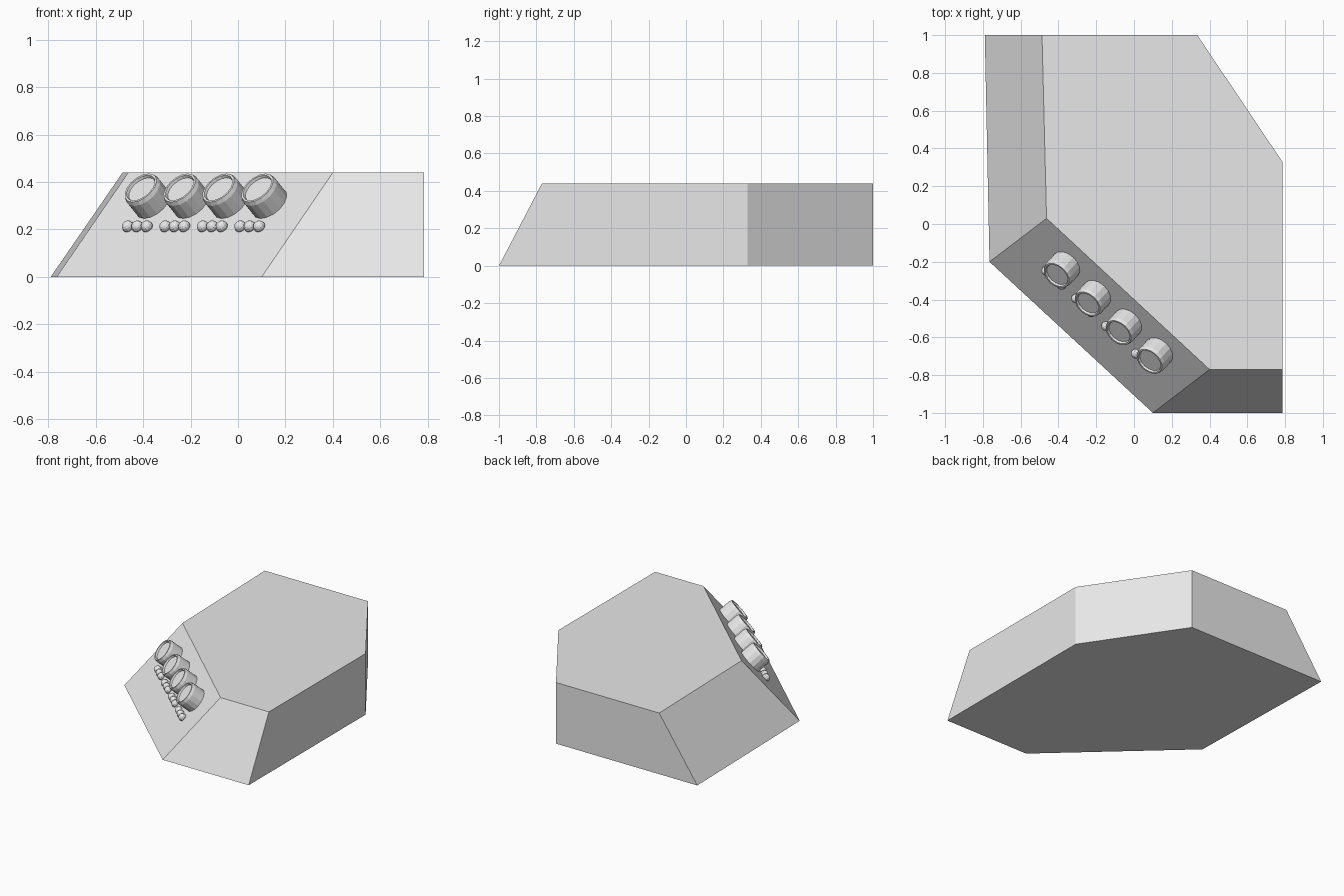
import bpy, bmesh, math
from mathutils import Matrix, Vector

if "Cube" in bpy.data.objects:
    bpy.data.objects.remove(bpy.data.objects["Cube"])

HEIGHT = 0.44

grey = bpy.data.materials.new("light_grey")
grey.use_nodes = True
grey.diffuse_color = (0.8, 0.8, 0.8, 1)
grey.node_tree.nodes["Principled BSDF"].inputs["Base Color"].default_value = (0.8, 0.8, 0.8, 1)


def finish(name, bm, matrix=Matrix()):
    """Turn a bmesh into a flat-shaded object placed by the matrix."""
    bmesh.ops.recalc_face_normals(bm, faces=bm.faces)
    mesh = bpy.data.meshes.new(name)
    bm.to_mesh(mesh)
    bm.free()
    mesh.materials.append(grey)
    obj = bpy.data.objects.new(name, mesh)
    obj.matrix_world = matrix
    bpy.context.collection.objects.link(obj)
    return obj


# Body: six-sided block with three sloping sides
base = [(-0.79, 1), (-0.765, -0.2), (0.1, -1), (0.785, -1), (0.785, 0.33), (0.335, 1)]
top = [(-0.487, 1), (-0.463, 0.03), (0.4, -0.77), (0.785, -0.77), (0.785, 0.33), (0.335, 1)]
bm = bmesh.new()
low = [bm.verts.new((x, y, 0)) for x, y in base]
high = [bm.verts.new((x, y, HEIGHT)) for x, y in top]
bm.faces.new(low)
bm.faces.new(high)
for i in range(len(low)):
    j = (i + 1) % len(low)
    bm.faces.new((low[i], low[j], high[j], high[i]))
finish("body", bm)

# Frame of the sloping control panel: along, up the slope, outward
corner = Vector((*base[2], 0))
along = (Vector((*base[1], 0)) - corner).normalized()
rise = Vector((*top[2], HEIGHT)) - corner
slope = (rise - along * rise.dot(along)).normalized()
outward = slope.cross(along).normalized()
if outward.z < 0:
    outward = -outward
across = slope.cross(outward)
panel = Matrix((across, slope, outward)).transposed().to_4x4()


def on_panel(x, z, lift=0):
    """Matrix for a point of the panel, given by its x and z."""
    p = corner + slope * (z / slope.z)
    p += along * ((x - p.x) / along.x) + outward * lift
    return Matrix.Translation(p) @ panel


# Knobs: turned profile with a bevelled rim around a sunken face
knob_profile = [(0, 0), (0.085, 0), (0.085, 0.082), (0.079, 0.1),
                (0.07, 0.1), (0.066, 0.088), (0, 0.088)]


def knob(name, matrix):
    bm = bmesh.new()
    verts = [bm.verts.new((r, 0, h)) for r, h in knob_profile]
    edges = [bm.edges.new(pair) for pair in zip(verts, verts[1:])]
    bmesh.ops.spin(bm, geom=verts + edges, axis=(0, 0, 1), cent=(0, 0, 0),
                   angle=math.tau, steps=16, use_merge=True)
    bmesh.ops.remove_doubles(bm, verts=bm.verts, dist=0.0005)
    finish(name, bm, matrix)


def button(name, matrix):
    bm = bmesh.new()
    bmesh.ops.create_uvsphere(bm, u_segments=12, v_segments=8, radius=0.026)
    finish(name, bm, matrix)


# Four knobs, each with a row of three small buttons below
for k in range(4):
    knob(f"knob_{k + 1}", on_panel(-0.359 + 0.164 * k, 0.311))
    for b in range(3):
        button(f"button_{k + 1}_{b + 1}",
               on_panel(-0.46 + 0.158 * k + 0.04 * b, 0.207, 0.008))
